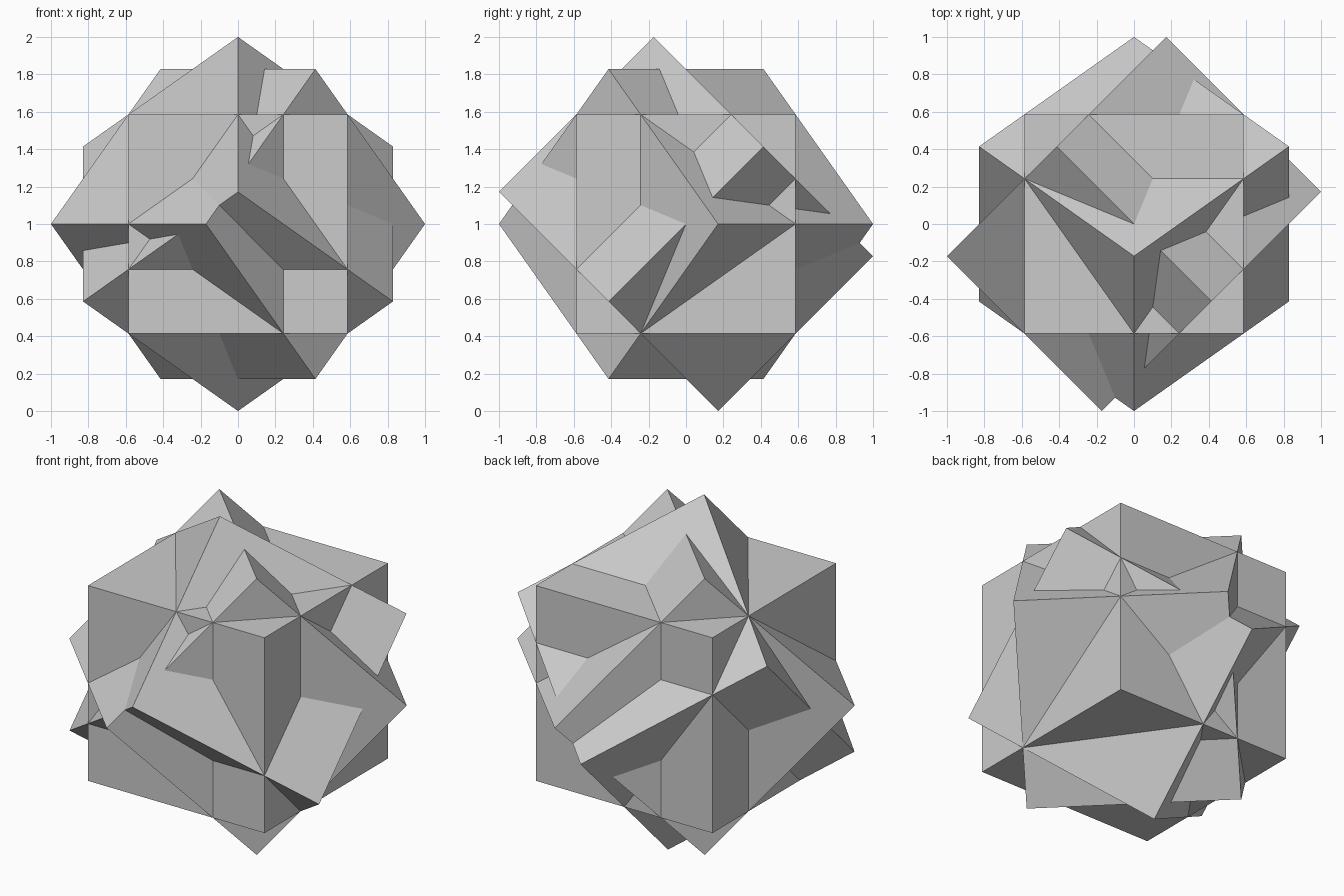
import bpy
from math import radians, sqrt
from mathutils import Matrix

if "Cube" in bpy.data.objects:
    bpy.data.objects.remove(bpy.data.objects["Cube"])

HALF = 2 - sqrt(2)          # half edge, so the tilted corners reach exactly 1
CENTRE = Matrix.Translation((0, 0, 1))


def rot(deg, axis):
    return Matrix.Rotation(radians(deg), 4, axis)


def add_cube(name, turn):
    bpy.ops.mesh.primitive_cube_add(size=2 * HALF)
    ob = bpy.context.object
    ob.name = name
    ob.data.transform(CENTRE @ turn)


# Three interpenetrating equal cubes sharing one centre
add_cube("upright_cube", Matrix.Identity(4))
# Turned about z, then tipped about x
add_cube("tipped_cube", rot(-45, 'X') @ rot(45, 'Z'))
# Turned about y, then spun about z
add_cube("spun_cube", rot(45, 'Z') @ rot(45, 'Y'))
